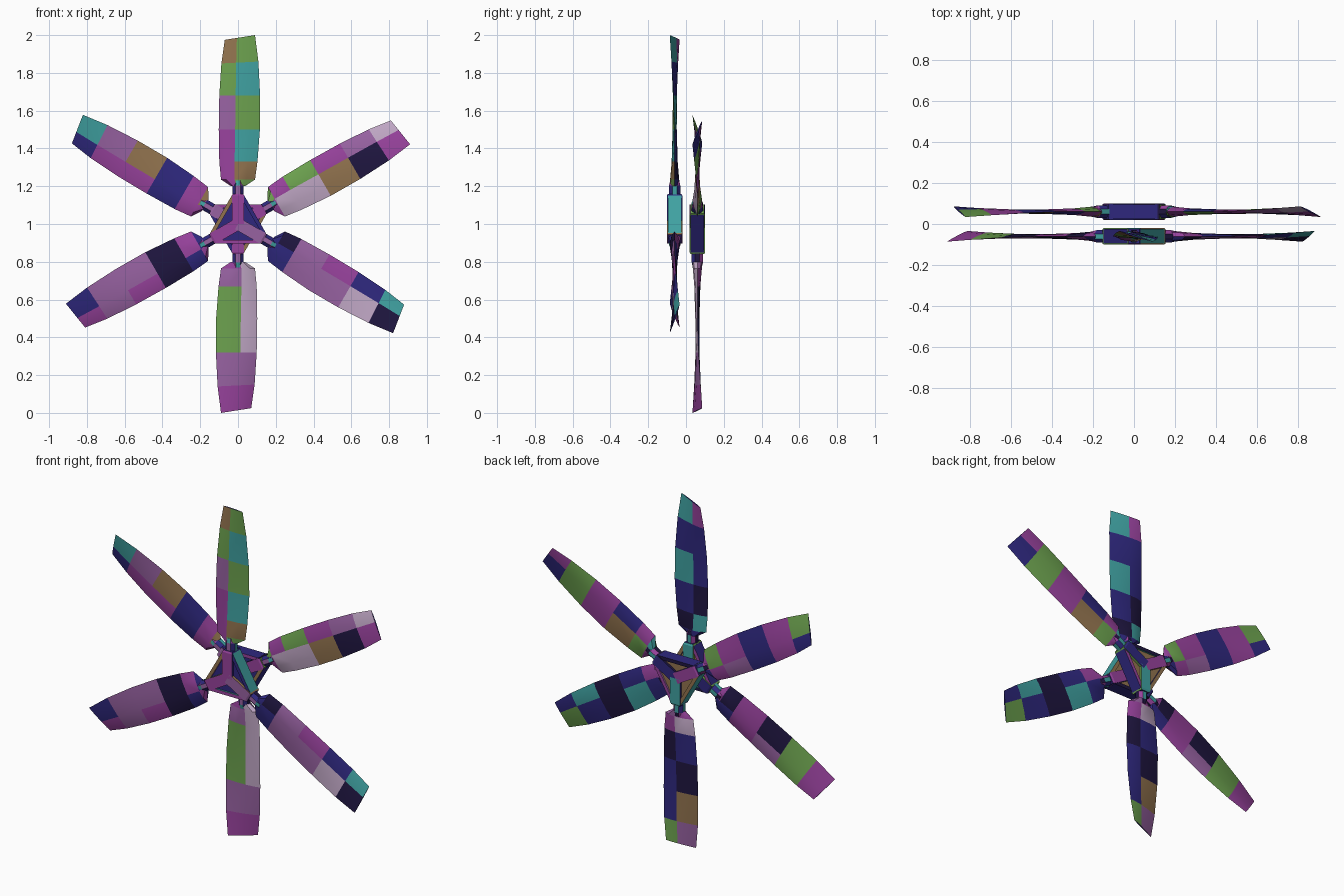
import bpy, bmesh, math
from mathutils import Matrix, Vector

if "Cube" in bpy.data.objects:
    bpy.data.objects.remove(bpy.data.objects["Cube"])

# iridescent paint: display colours, converted to linear below
PALETTE = {
    'p': (150, 68, 155), 'g': (108, 160, 80), 't': (66, 160, 160), 'n': (50, 44, 125),
    'k': (36, 28, 66), 'w': (190, 165, 195), 'o': (145, 115, 80), 'm': (150, 98, 160),
}
KEYS = list(PALETTE)
MATS = []
for key, rgb in PALETTE.items():
    mat = bpy.data.materials.new("paint_" + key)
    mat.diffuse_color = [(c / 255) ** 2.2 for c in rgb] + [1]
    mat.use_nodes = True
    mat.node_tree.nodes["Principled BSDF"].inputs["Base Color"].default_value = mat.diffuse_color
    MATS.append(mat)


def finish(name, bm, matrix, paint, smooth=None):
    """paint is a list of palette letters cycled over the faces"""
    bm.faces.ensure_lookup_table()
    for i, f in enumerate(bm.faces):
        f.material_index = KEYS.index(paint[i % len(paint)])
    bmesh.ops.recalc_face_normals(bm, faces=bm.faces)
    bm.transform(matrix)
    me = bpy.data.meshes.new(name)
    bm.to_mesh(me)
    bm.free()
    for mat in MATS:
        me.materials.append(mat)
    ob = bpy.data.objects.new(name, me)
    bpy.context.collection.objects.link(ob)
    if smooth:
        bpy.ops.object.select_all(action='DESELECT')
        ob.select_set(True)
        bpy.context.view_layer.objects.active = ob
        bpy.ops.object.shade_smooth_by_angle(angle=math.radians(smooth))
    return ob


def loft(rings):
    bm = bmesh.new()
    loops = [[bm.verts.new(p) for p in ring] for ring in rings]
    n = len(loops[0])
    for a, b in zip(loops, loops[1:]):
        for i in range(n):
            bm.faces.new((a[i], a[(i + 1) % n], b[(i + 1) % n], b[i]))
    bm.faces.new(loops[0])
    bm.faces.new(loops[-1])
    return bm


def rect(w, d, z):
    return [(-w, -d, z), (w, -d, z), (w, d, z), (-w, d, z)]


def octagon(r, z):
    return [(r * math.cos(math.pi * (i + .5) / 4), r * math.sin(math.pi * (i + .5) / 4), z)
            for i in range(8)]


# blade stations: left x, right x, left radius, right radius, half thickness, twist offset
STATIONS = [
    (-.036, .036, .2, .2, .028, 0),
    (-.09, .09, .235, .235, .024, 0),
    (-.099, .103, .33, .33, .016, 0),
    (-.102, .116, .50, .50, .011, 0),
    (-.099, .117, .68, .68, .010, .006),
    (-.088, .108, .85, .86, .009, .017),
    (-.07, .09, .975, 1.0, .004, .026),
]

# blade paint, root to tip: front left, front right, back right, back left
BLADE_PAINT = {
    "front_rotor": [("pppmgo", "gotgtg", "nkntnt", "ntknnp"),
                    ("nkmpnt", "nnmmwk", "nntkng", "ppnktn"),
                    ("pnkpmp", "npkmmn", "pkpkgp", "nnpmgp")],
    "rear_rotor": [("wwwwmp", "pmggmp", "pwnkom", "mpknng"),
                   ("ppnppn", "opnomt", "pgpnpg", "npmnpn"),
                   ("gpgpmw", "pwwokp", "pgopgn", "tpnpgp")],
}


def blade_section(s):
    xl, xr, zl, zr, t, tw = s
    ring = []
    for u, v in ((0, 0), (.15, -.7), (.4, -1), (.75, -.65), (1, 0), (.75, .65), (.4, 1), (.15, .7)):
        ring.append((xl + (xr - xl) * u, tw * (1 - 2 * u) + t * v, zl + (zr - zl) * u))
    return ring


def rotor(label, y, start):
    base = Matrix.Translation((0, y, 1))
    # triangular web plate between the arms
    corners = []
    for k in range(3):
        rot = Matrix.Rotation(math.radians(start + 120 * k), 3, 'Y')
        corners += [rot @ Vector((-.03, 0, .14)), rot @ Vector((.03, 0, .14))]
    finish(label + "_hub_web",
           loft([[(p.x, d, p.z) for p in corners] for d in (-.026, .026)]), base, "npnknto"[::-1])
    for k in range(3):
        m = base @ Matrix.Rotation(math.radians(start + 120 * k), 4, 'Y')
        tag = "_%d" % (k + 1)
        # hub arm
        finish(label + "_hub_arm" + tag,
               loft([rect(.032, .041, 0), rect(.032, .041, .15), rect(.028, .036, .16)]),
               m, ("pntg", "mnpo", "pgnk")[k])
        # edge bar joining neighbouring arms
        side = m @ Matrix.Rotation(math.radians(60), 4, 'Y')
        bar = [[(x, d * .036, z) for d, z in ((-1, .084), (-1, .104), (1, .104), (1, .084))]
               for x in (-.115, .115)]
        finish(label + "_hub_bar" + tag, loft(bar), side, ("nton", "pnkt", "onpm")[k])
        # blade neck
        finish(label + "_neck" + tag,
               loft([octagon(.032, .14), octagon(.032, .205), octagon(.026, .23)]), m, "ntpknm")
        # twisted blade, two paint columns on each side
        cols = BLADE_PAINT[label][k]
        paint = [cols[c][seg] for seg in range(6) for c in (0, 0, 1, 1, 2, 2, 3, 3)] + ["n", "n"]
        finish(label + "_blade" + tag, loft([blade_section(s) for s in STATIONS]), m, paint, 40)


rotor("front_rotor", -.06, 0)
rotor("rear_rotor", .06, 180)
